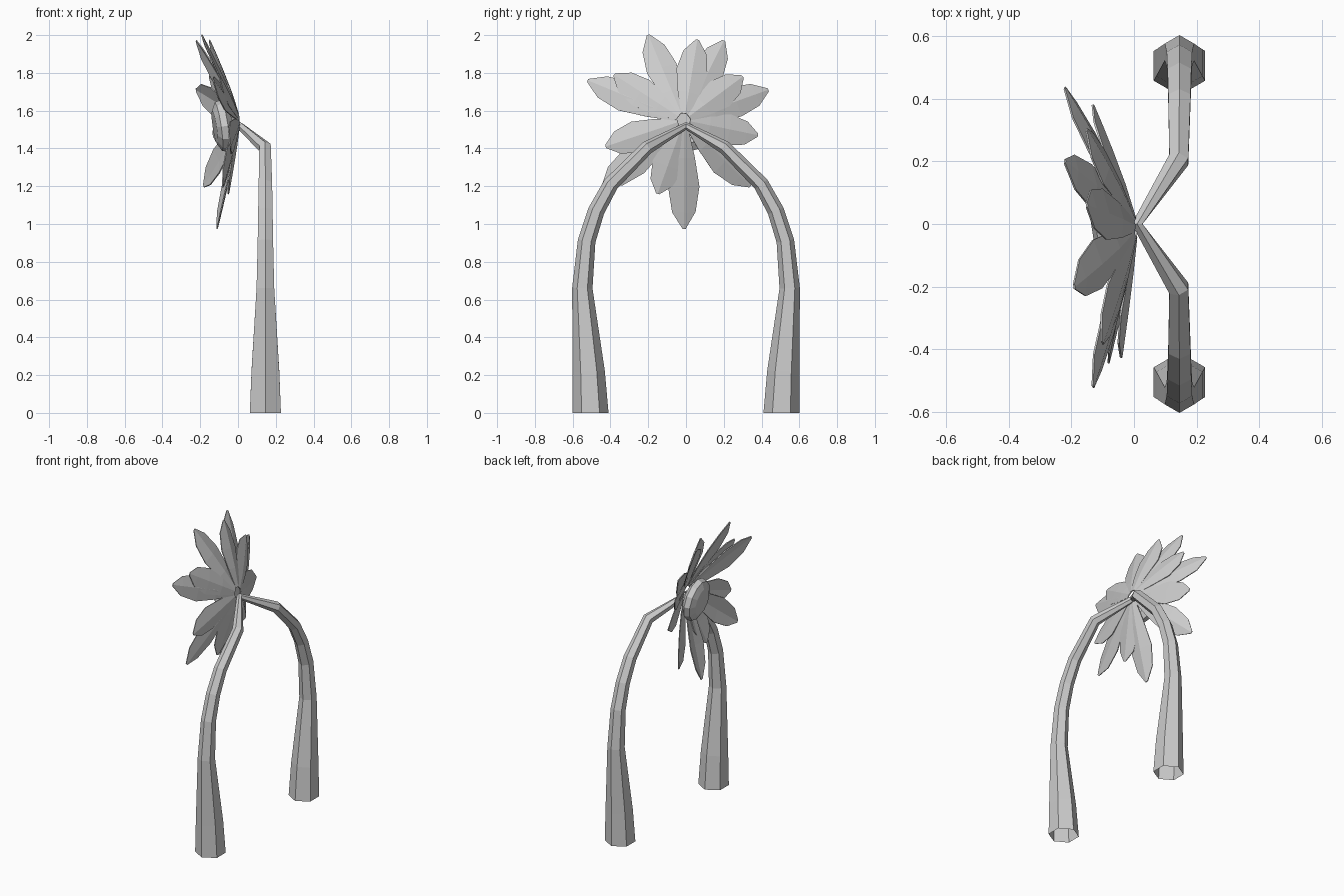
import bpy, bmesh, math
from mathutils import Vector

if "Cube" in bpy.data.objects:
    bpy.data.objects.remove(bpy.data.objects["Cube"])

def make_object(name, bm):
    bmesh.ops.recalc_face_normals(bm, faces=bm.faces)
    me = bpy.data.meshes.new(name)
    bm.to_mesh(me)
    bm.free()
    ob = bpy.data.objects.new(name, me)
    bpy.context.collection.objects.link(ob)
    return ob

def bridge(bm, a, b, closed=True):
    n = len(a)
    for i in range(n if closed else n - 1):
        j = (i + 1) % n
        bm.faces.new((a[i], a[j], b[j], b[i]))

# Arched stems: open six-sided tubes tapering to the flower
PATH = [((.145, .505, 0), .095), ((.145, .515, .22), .085), ((.145, .549, .66), .054),
        ((.145, .526, .91), .047), ((.145, .475, 1.07), .044), ((.145, .398, 1.21), .041),
        ((.143, .205, 1.405), .036), ((.01, 0, 1.52), .02)]

def stem(name, side):
    bm = bmesh.new()
    pts = [Vector((x, y * side, z)) for (x, y, z), r in PATH]
    prev = None
    for i, p in enumerate(pts):
        if i == 0:
            t = Vector((0, 0, 1))
        elif i == len(pts) - 1:
            t = Vector((0, -side, 0))
        else:
            t = ((p - pts[i - 1]).normalized() + (pts[i + 1] - p).normalized()).normalized()
        u = Vector((1, 0, 0))
        u = (u - t * u.dot(t)).normalized()
        v = t.cross(u)
        r = PATH[i][1]
        ring = [bm.verts.new(p + r * (u * math.sin(k * math.pi / 3) + v * math.cos(k * math.pi / 3)))
                for k in range(6)]
        if prev:
            bridge(bm, prev, ring)
        prev = ring
    return make_object(name, bm)

stem("stem_left", 1)
stem("stem_right", -1)

# Petals: thin cupped leaves from the flower centre to each tip
CENTRE = Vector((.01, -.01, 1.55))
AXIS = Vector((1, .12, .15)).normalized()
TIPS = [(-.19, -.20, 2.00), (-.15, .06, 1.975), (-.22, .20, 1.97), (-.15, .30, 1.78),
        (-.22, .435, 1.71), (-.13, .38, 1.47), (-.18, .34, 1.20), (-.11, -.01, .975),
        (-.05, -.15, 1.16), (-.08, -.44, 1.20), (-.04, -.425, 1.41),
        (-.13, -.52, 1.76), (-.10, -.38, 1.79)]
WIDTHS = [(.08, .022), (.35, .058), (.62, .083), (.85, .062), (1, .008)]

def petal(name, tip):
    bm = bmesh.new()
    d = Vector(tip) - CENTRE
    w = d.cross(AXIS).normalized()
    n = w.cross(d).normalized()
    if n.x > 0:
        n = -n
    prev = None
    for t, h in WIDTHS:
        p = CENTRE + d * t
        p.x = CENTRE.x + d.x * t ** 1.2
        row = [bm.verts.new(p + w * h * s + n * .2 * h * abs(s)) for s in (-1, 0, 1)]
        if prev:
            bridge(bm, prev, row, False)
        prev = row
    ob = make_object(name, bm)
    m = ob.modifiers.new("thickness", 'SOLIDIFY')
    m.thickness = .006
    m.offset = 0

for i, tip in enumerate(TIPS):
    petal(f"petal_{i + 1}", tip)

# Domed flower centre facing -x
bm = bmesh.new()
q = (-AXIS).to_track_quat('Z', 'Y')
base = Vector((-.04, .01, 1.525))
prev = None
for h, r in [(0, .10), (.03, .14), (.065, .13), (.085, .09)]:
    ring = [bm.verts.new(base + q @ Vector((r * math.cos(k * math.tau / 12), r * math.sin(k * math.tau / 12), h)))
            for k in range(12)]
    if prev:
        bridge(bm, prev, ring)
    else:
        bm.faces.new(ring)
    prev = ring
bm.faces.new(prev)
make_object("flower_centre", bm)
